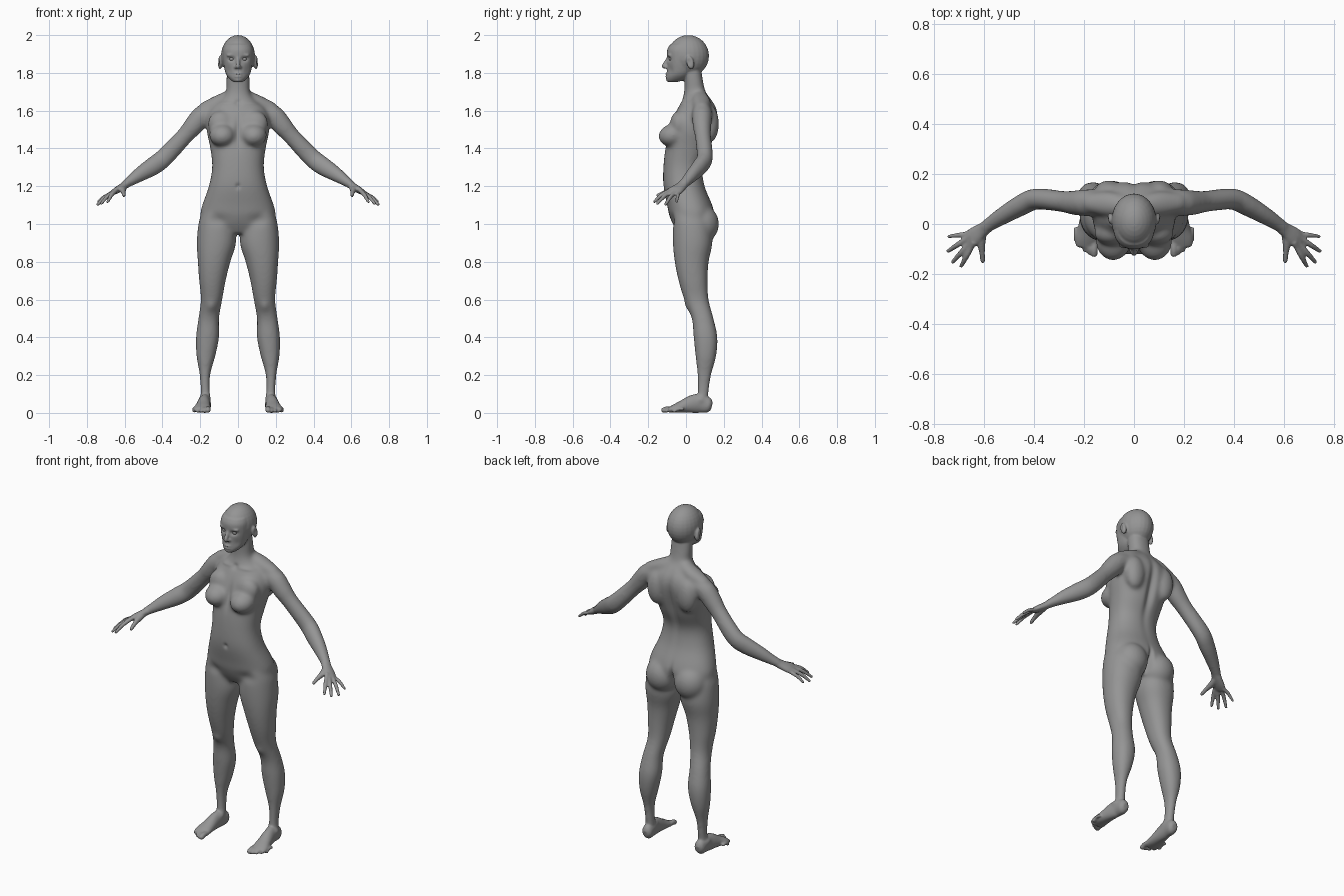
import bpy, bmesh, math
from mathutils import Vector, Matrix

if "Cube" in bpy.data.objects:
    bpy.data.objects.remove(bpy.data.objects["Cube"])

GREY = (0.3, 0.3, 0.3, 1)
clay = bpy.data.materials.new("clay_grey")
clay.use_nodes = True
clay.diffuse_color = GREY
clay.node_tree.nodes["Principled BSDF"].inputs["Base Color"].default_value = GREY

BOTH, MIDDLE = (1, -1), (1,)
SIDEWAYS, DEPTH = Vector((1, 0, 0)), Vector((0, 1, 0))


def spline(rows, steps=4):
    """Smooth the rows of numbers with a Catmull-Rom curve."""
    rows = [Vector(row) for row in rows]
    rows = [rows[0] * 2 - rows[1]] + rows + [rows[-1] * 2 - rows[-2]]
    smooth = []
    for before, start, end, after in zip(rows, rows[1:], rows[2:], rows[3:]):
        for step in range(steps):
            t = step / steps
            bend = before * 2 - start * 5 + end * 4 - after
            twist = start * 3 - before - end * 3 + after
            smooth.append(start + ((end - before) * t + bend * t ** 2 + twist * t ** 3) / 2)
    return smooth + [rows[-2]]


def oval(centre, u, v, power=1.0, count=28):
    """Points of an ellipse; a power below one squares it off."""
    def swell(k):
        return math.copysign(abs(k) ** power, k)
    angles = [math.tau * i / count for i in range(count)]
    return [centre + u * swell(math.cos(a)) + v * swell(math.sin(a)) for a in angles]


def skin(bm, rings):
    """Join a row of rings into a closed solid."""
    loops = [[bm.verts.new(point) for point in ring] for ring in rings]
    for low, high in zip(loops, loops[1:]):
        for i in range(len(low)):
            bm.faces.new((low[i - 1], low[i], high[i], high[i - 1]))
    bm.faces.new(loops[0][::-1])
    bm.faces.new(loops[-1])


def column(bm, rows, sides=BOTH, power=0.92):
    """Level sections: height, x from, x to, y front, y back."""
    for side in sides:
        rings = []
        for z, inner, outer, front, back in spline(rows):
            centre = Vector((side * (inner + outer) / 2, (front + back) / 2, z))
            rings.append(oval(centre, SIDEWAYS * (outer - inner) / 2, DEPTH * (back - front) / 2, power))
        skin(bm, rings)


def tube(bm, rows, across=DEPTH, sides=BOTH):
    """Sections square to a path: x, y, z, thickness radius, radius along 'across'."""
    points = spline(rows)
    for side in sides:
        mirror = Vector((side, 1, 1))
        rings = []
        for i, point in enumerate(points):
            ahead, behind = points[min(i + 1, len(points) - 1)], points[max(i - 1, 0)]
            along = (ahead.xyz - behind.xyz).normalized()
            wide = (across - along * across.dot(along)).normalized()
            ring = oval(point.xyz, along.cross(wide) * point[3], wide * point[4])
            rings.append([corner * mirror for corner in ring])
        skin(bm, rings)


def ball(bm, centre, radii, tilt=0.0, sides=BOTH):
    for side in sides:
        place = Matrix.Translation((centre[0] * side, centre[1], centre[2]))
        shape = place @ Matrix.Rotation(tilt, 4, 'X') @ Matrix.Diagonal((*radii, 1))
        bmesh.ops.create_uvsphere(bm, u_segments=24, v_segments=16, radius=1, matrix=shape)


def new_object(name):
    obj = bpy.data.objects.new(name, bpy.data.meshes.new(name))
    bpy.context.collection.objects.link(obj)
    return obj


def store(bm, obj):
    bmesh.ops.recalc_face_normals(bm, faces=bm.faces)
    bm.to_mesh(obj.data)
    bm.free()


def soften(obj, rounds, voxel=None):
    """Fuse overlapping parts into one skin if a voxel size is given, then relax it."""
    if voxel:
        fuse = obj.modifiers.new("fuse", 'REMESH')
        fuse.mode = 'VOXEL'
        fuse.voxel_size = voxel
    relax = obj.modifiers.new("relax", 'SMOOTH')
    relax.factor = 0.5
    relax.iterations = rounds
    bpy.context.view_layer.update()
    depsgraph = bpy.context.evaluated_depsgraph_get()
    mesh = bpy.data.meshes.new_from_object(obj.evaluated_get(depsgraph))
    obj.modifiers.clear()
    obj.data = mesh


body = new_object("body")
bm = bmesh.new()

# torso and neck: height, half width, front, back
trunk = [(.95, .08, -.04, .09), (1, .19, -.07, .13), (1.05, .2, -.09, .15), (1.1, .19, -.1, .14),
         (1.2, .155, -.12, .1), (1.3, .137, -.12, .09), (1.4, .147, -.11, .13), (1.5, .167, -.09, .16),
         (1.57, .165, -.065, .17), (1.62, .14, -.04, .16), (1.66, .09, -.02, .135),
         (1.7, .064, -.01, .105), (1.76, .062, -.01, .09), (1.83, .06, -.02, .08)]
column(bm, [(z, -half, half, front, back) for z, half, front, back in trunk], MIDDLE, 0.88)

# shoulder slopes, breasts, upper chest, shoulder blades and seat
tube(bm, [(.03, .07, 1.675, .04, .04), (.1, .08, 1.645, .04, .05), (.18, .085, 1.605, .04, .04)])
ball(bm, (.083, -.07, 1.47), (.07, .077, .06), tilt=0.2)
ball(bm, (.09, -.035, 1.53), (.07, .05, .07))
ball(bm, (.1, .125, 1.53), (.06, .05, .1))
ball(bm, (.093, .085, 1), (.095, .09, .1))

# legs
column(bm, [(1.06, .04, .19, -.07, .11), (1, .02, .21, -.07, .13), (.9, .01, .218, -.07, .14),
            (.8, .04, .213, -.06, .12), (.7, .065, .206, -.04, .115), (.6, .083, .197, -.01, .12),
            (.5, .1, .21, .03, .146), (.4, .1, .223, .04, .167), (.3, .12, .22, .05, .16),
            (.2, .147, .203, .06, .134), (.1, .148, .198, .06, .12), (.05, .148, .198, .04, .125)])

# arms
tube(bm, [(.1, .085, 1.6, .045, .05), (.18, .085, 1.58, .055, .054), (.235, .085, 1.52, .053, .05),
          (.285, .09, 1.463, .046, .043), (.39, .1, 1.352, .05, .043), (.45, .075, 1.306, .05, .042),
          (.52, .035, 1.262, .04, .036), (.575, 0, 1.224, .028, .03), (.61, -.025, 1.2, .022, .027)])
store(bm, body)
soften(body, rounds=20, voxel=0.008)

# skull, face and jaw on the softened body
bm = bmesh.new()
bm.from_mesh(body.data)
ball(bm, (0, .012, 1.89), (.09, .11, .11), sides=MIDDLE)
face = [(1.752, .024, -.098, -.045), (1.765, .042, -.104, 0), (1.79, .062, -.103, .03),
        (1.825, .073, -.1, .05), (1.87, .08, -.1, .06), (1.92, .08, -.1, .06), (1.95, .07, -.085, .06)]
column(bm, [(z, -half, half, front, back) for z, half, front, back in face], MIDDLE)

# nose with nostrils, lips, chin, brows and ears
tube(bm, [(0, -.092, 1.885, .008, .008), (0, -.104, 1.86, .01, .01), (0, -.117, 1.836, .012, .012),
          (0, -.112, 1.825, .006, .008)], SIDEWAYS, MIDDLE)
ball(bm, (.011, -.104, 1.83), (.009, .012, .008))
for height in (1.793, 1.782):
    ball(bm, (0, -.1, height), (.022, .011, .006), sides=MIDDLE)
ball(bm, (0, -.09, 1.763), (.02, .016, .012), sides=MIDDLE)
ball(bm, (.034, -.086, 1.893), (.028, .012, .008))
ball(bm, (.095, .022, 1.855), (.013, .02, .037), tilt=0.25)

# palms
knuckle_line = Vector((.4, .85, -.3))
tube(bm, [(.585, -.01, 1.216, .022, .026), (.61, -.027, 1.198, .02, .03),
          (.64, -.05, 1.18, .018, .037), (.665, -.07, 1.165, .012, .036)], knuckle_line)

# fingers, index to little: knuckle, tip, radius
fingers = [((.65, -.094, 1.174), (.69, -.168, 1.118), .011), ((.66, -.08, 1.17), (.724, -.152, 1.108), .011),
           ((.67, -.06, 1.165), (.742, -.108, 1.104), .011), ((.67, -.04, 1.16), (.74, -.05, 1.118), .01)]
for base, tip, radius in fingers:
    start, end = Vector(base), Vector(tip)
    root = start.lerp(end, -0.3)
    arch = start.lerp(end, 0.5) + Vector((0, 0, .007))
    thin = radius * 0.75
    tube(bm, [(*root, radius, radius), (*start, radius, radius), (*arch, radius, radius),
              (*end, thin, thin)], knuckle_line)
    ball(bm, end, (thin, thin, thin))

# thumbs
tube(bm, [(.6, -.03, 1.196, .014, .015), (.61, -.07, 1.182, .018, .017), (.607, -.11, 1.168, .012, .012),
          (.604, -.145, 1.153, .01, .01)], knuckle_line)
ball(bm, (.604, -.147, 1.152), (.01, .01, .01))

# feet
tube(bm, [(.173, .137, .036, .02, .016), (.173, .12, .04, .04, .03), (.175, .075, .05, .05, .03),
          (.18, .03, .046, .047, .034), (.185, -.02, .033, .033, .04), (.19, -.06, .023, .023, .046),
          (.19, -.09, .015, .014, .042)], SIDEWAYS)

# toes, largest first, set back along a curve
for toe in range(5):
    x = .159 + .0185 * toe
    y = -.118 + .0035 * toe ** 2
    radius = .0105 - .0005 * toe if toe else .0145
    tube(bm, [(x, y + .05, .02, radius, radius), (x, y + .02, .021, radius, radius),
              (x, y, radius, radius, radius)], SIDEWAYS)
    ball(bm, (x, y, radius), (radius, radius, radius))
store(bm, body)
soften(body, rounds=3, voxel=0.0052)

# sculpted hollows and ridges: centre, spread, push
strokes = {
    "eye sockets": ((.034, -.096, 1.873), (.017, .04, .011), (0, .013, 0)),
    "cheeks": ((.05, -.09, 1.81), (.018, .04, .025), (0, .006, 0)),
    "mouth line": ((0, -.11, 1.788), (.022, .02, .004), (0, .006, 0)),
    "ear bowls": ((.108, .015, 1.858), (.01, .012, .02), (-.008, 0, 0)),
    "breastbone": ((0, -.1, 1.49), (.016, .06, .07), (0, .012, 0)),
    "navel": ((0, -.13, 1.2), (.012, .03, .014), (0, .01, 0)),
    "spine": ((0, .17, 1.42), (.022, .08, .17), (0, -.022, 0)),
    "seat cleft": ((0, .17, .985), (.012, .08, .075), (0, -.04, 0)),
    "throat notch": ((0, -.02, 1.64), (.018, .03, .015), (0, .01, 0)),
    "collarbones": ((.08, -.01, 1.64), (.055, .03, .01), (0, -.006, 0)),
    "groin": ((.11, -.08, 1.02), (.05, .04, .03), (0, .008, 0)),
    "kneecaps": ((.14, 0, .56), (.025, .03, .03), (0, -.008, 0)),
    "inner ankles": ((.143, .065, .085), (.02, .02, .02), (-.007, 0, 0)),
    "outer ankles": ((.203, .08, .075), (.02, .02, .02), (.007, 0, 0)),
}
for centre, spread, push in strokes.values():
    for side in BOTH if centre[0] else MIDDLE:
        mirror = Vector((side, 1, 1))
        middle, shift = Vector(centre) * mirror, Vector(push) * mirror
        for vert in body.data.vertices:
            if abs(vert.co.z - middle.z) < spread[2] * 2.5:
                offset = vert.co - middle
                distance = sum((gap / reach) ** 2 for gap, reach in zip(offset, spread))
                vert.co += shift * math.exp(-distance)
soften(body, rounds=2)

# flat soles
for vert in body.data.vertices:
    vert.co.z = max(vert.co.z, 0)

# eyeballs
eyes = {"left_eye": 1, "right_eye": -1}
for name, side in eyes.items():
    bm = bmesh.new()
    ball(bm, (.033 * side, -.077, 1.873), (.014, .0135, .0105), sides=MIDDLE)
    store(bm, new_object(name))

for name in ("body", *eyes):
    mesh = bpy.data.objects[name].data
    mesh.materials.clear()
    mesh.materials.append(clay)
    mesh.shade_smooth()
